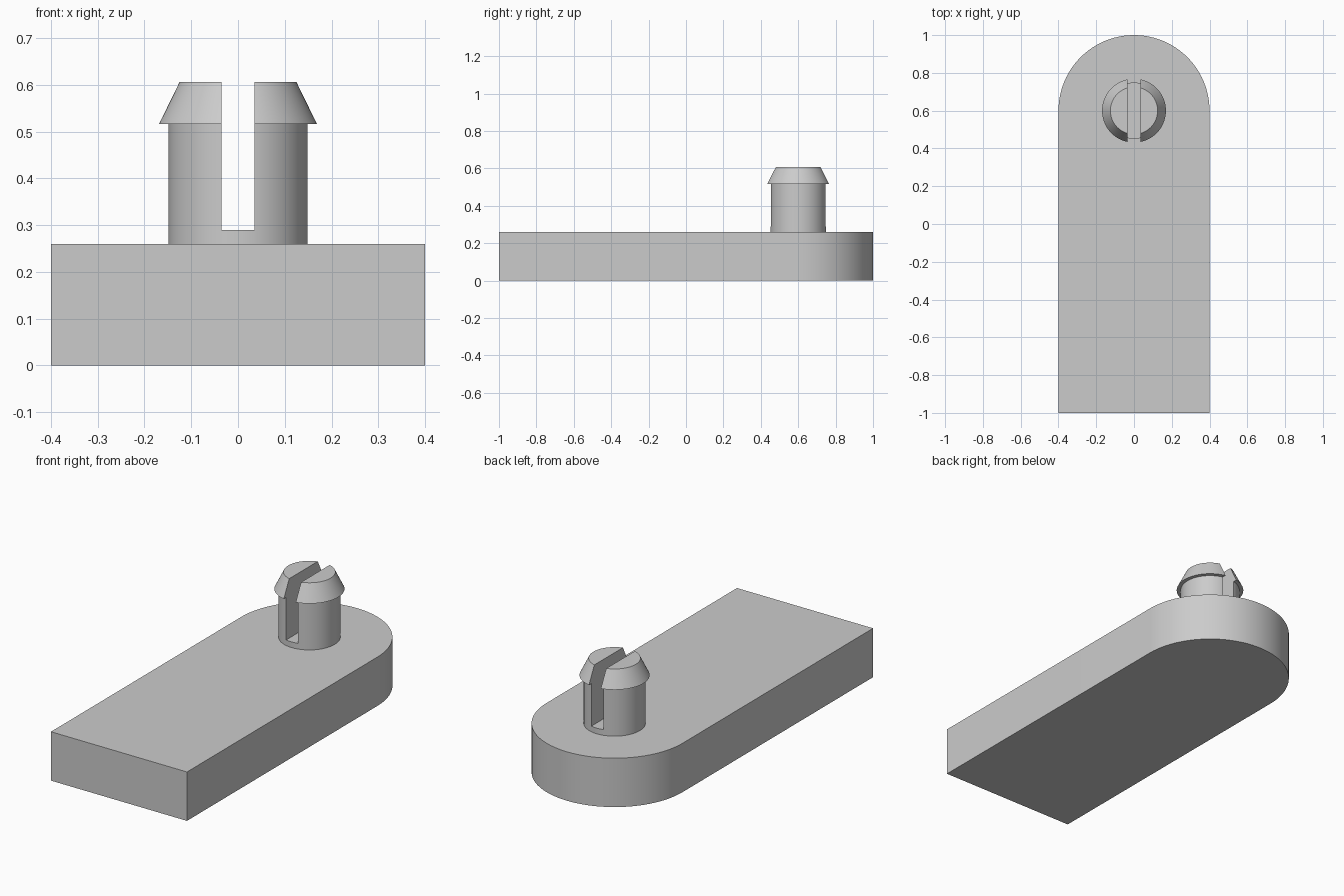
import bpy
import bmesh
from math import pi, cos, sin, radians

cube = bpy.data.objects.get("Cube")
if cube:
    bpy.data.objects.remove(cube, do_unlink=True)

# Single plain grey for every part
GREY = (0.6, 0.6, 0.6, 1.0)
grey = bpy.data.materials.new("plain grey")
grey.use_nodes = True
grey.diffuse_color = GREY
grey.node_tree.nodes["Principled BSDF"].inputs["Base Color"].default_value = GREY

PLATE_TOP = 0.26
HALF_WIDTH = 0.4
PIN_Y = 0.6
SEGMENTS = 96


def loft(name, rings):
    """Closed solid skinned through equal-length point rings, bottom to top."""
    bm = bmesh.new()
    loops = [[bm.verts.new(p) for p in ring] for ring in rings]
    for low, high in zip(loops, loops[1:]):
        for i in range(len(low)):
            j = (i + 1) % len(low)
            bm.faces.new((low[i], low[j], high[j], high[i]))
    bm.faces.new(reversed(loops[0]))
    bm.faces.new(loops[-1])
    bmesh.ops.recalc_face_normals(bm, faces=bm.faces)
    mesh = bpy.data.meshes.new(name)
    bm.to_mesh(mesh)
    bm.free()
    mesh.materials.append(grey)
    obj = bpy.data.objects.new(name, mesh)
    bpy.context.collection.objects.link(obj)
    return obj


def activate(obj):
    bpy.ops.object.select_all(action="DESELECT")
    obj.select_set(True)
    bpy.context.view_layer.objects.active = obj


def circle(radius, z):
    angles = [2 * pi * i / SEGMENTS for i in range(SEGMENTS)]
    return [(radius * cos(a), PIN_Y + radius * sin(a), z) for a in angles]


# Base plate: square front, half-round back
outline = [(-HALF_WIDTH, -1), (HALF_WIDTH, -1)]
for i in range(SEGMENTS // 2 + 1):
    a = 2 * pi * i / SEGMENTS
    outline.append((HALF_WIDTH * cos(a), PIN_Y + HALF_WIDTH * sin(a)))
plate = loft("base_plate", [[(x, y, z) for x, y in outline] for z in (0, PLATE_TOP)])

# Snap pin: shaft with an overhanging tapered head
profile = [(0.149, PLATE_TOP - 0.01), (0.149, 0.516), (0.169, 0.516), (0.125, 0.606)]
pin = loft("snap_pin", [circle(r, z) for r, z in profile])

# Slot that splits the pin into two prongs
slot_outline = [(-0.035, 0.3), (0.035, 0.3), (0.035, 0.9), (-0.035, 0.9)]
cutter = loft("slot_cutter", [[(x, y, z) for x, y in slot_outline] for z in (0.29, 0.8)])
cutter.hide_render = True
activate(pin)
cut = pin.modifiers.new("slot", "BOOLEAN")
cut.operation = "DIFFERENCE"
cut.solver = "EXACT"
cut.object = cutter
bpy.ops.object.modifier_apply(modifier=cut.name)
bpy.data.objects.remove(cutter, do_unlink=True)

# Smooth round walls, keep the hard edges crisp
for part in (plate, pin):
    activate(part)
    bpy.ops.object.shade_smooth_by_angle(angle=radians(20))
